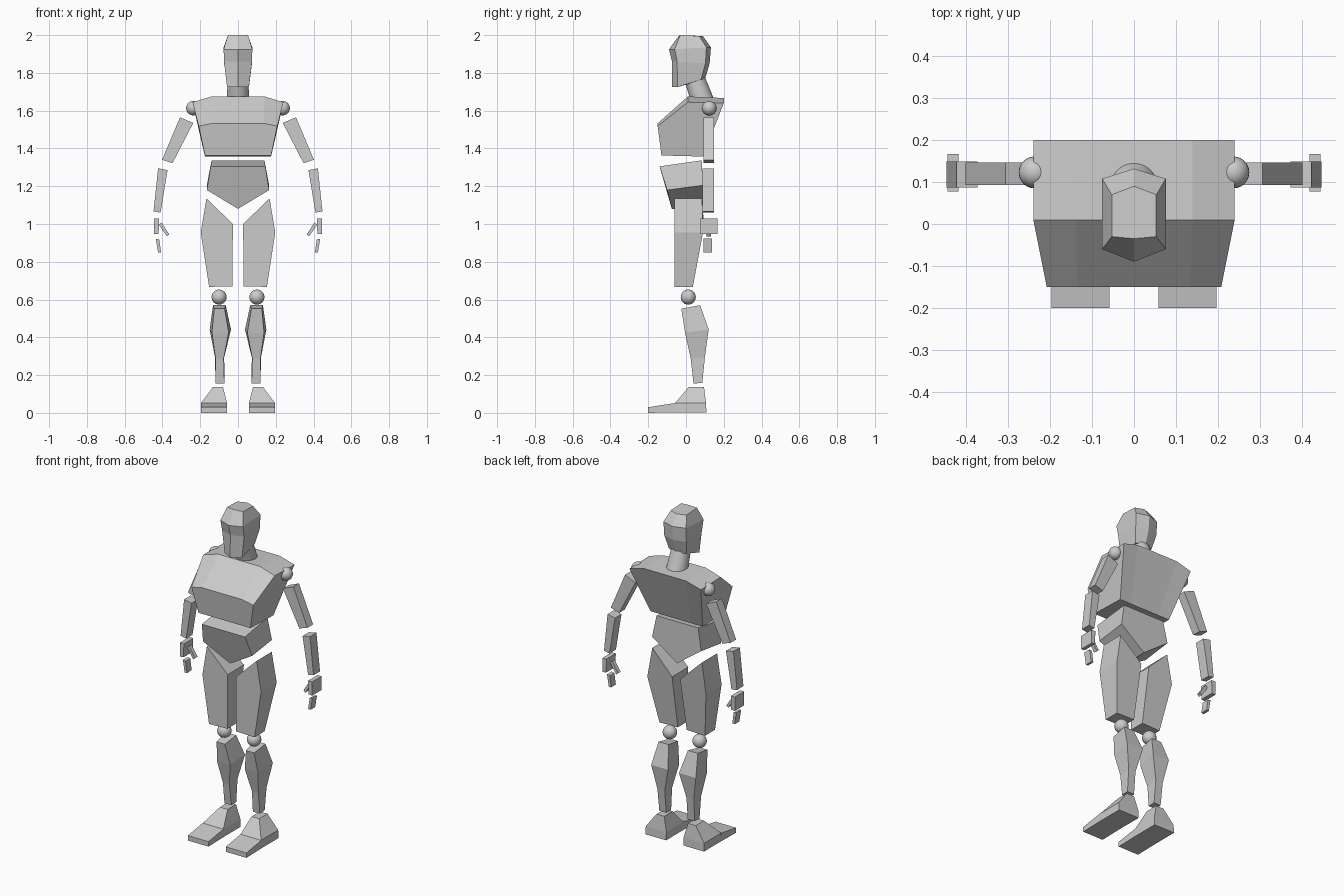
import bpy, bmesh
from mathutils import Vector

if "Cube" in bpy.data.objects:
    bpy.data.objects.remove(bpy.data.objects["Cube"])


def loft(name, rings):
    """Solid through rings of equal point count, with flat end caps."""
    bm = bmesh.new()
    vs = [[bm.verts.new(p) for p in r] for r in rings]
    n = len(rings[0])
    for a, b in zip(vs, vs[1:]):
        for i in range(n):
            j = (i + 1) % n
            bm.faces.new((a[i], a[j], b[j], b[i]))
    bm.faces.new(vs[0])
    bm.faces.new(vs[-1])
    bmesh.ops.recalc_face_normals(bm, faces=bm.faces)
    me = bpy.data.meshes.new(name)
    bm.to_mesh(me)
    bm.free()
    ob = bpy.data.objects.new(name, me)
    bpy.context.collection.objects.link(ob)
    return ob


def flip(rings, s):
    return [[(s * x, y, z) for x, y, z in r] for r in rings]


def slab(name, outline, y0, y1, s):
    """Front-view (x, z) outline extruded from y0 to y1, on side s."""
    return loft(name, flip([[(x, y, z) for x, z in outline] for y in (y0, y1)], s))


def box_ring(x0, x1, y0, y1, zf, zb, inset=0.0):
    return [(x0 + inset, y0, zf), (x1 - inset, y0, zf), (x1, y1, zb), (x0, y1, zb)]


def ball(name, r, loc):
    bpy.ops.mesh.primitive_uv_sphere_add(segments=24, ring_count=12, radius=r, location=loc)
    bpy.context.object.name = name
    bpy.ops.object.shade_smooth()


# Head: six-sided rings (half width, z front, z back, y front mid/corner, y back corner/mid)
head = [(.058, 1.725, 1.765, -.075, -.045, .08, .10),
        (.074, 1.86, 1.85, -.074, -.047, .103, .125),
        (.076, 1.925, 1.935, -.09, -.06, .108, .132),
        (.053, 2.0, 1.995, -.035, -.03, .07, .09)]
loft("head", [[(0, a, zf), (w, b, zf), (w, c, zb), (0, d, zb), (-w, c, zb), (-w, b, zf)]
              for w, zf, zb, a, b, c, d in head])

# Neck: tilted cylinder
lo, hi = Vector((0, .088, 1.65)), Vector((0, .045, 1.77))
bpy.ops.mesh.primitive_cone_add(vertices=32, radius1=.06, radius2=.054,
                                depth=(hi - lo).length, location=(lo + hi) / 2)
neck = bpy.context.object
neck.name = "neck"
neck.rotation_euler = (hi - lo).to_track_quat('Z', 'Y').to_euler()
bpy.ops.object.shade_smooth_by_angle()

# Chest: side profile (edge x, inner x, y, z, edge drop) lofted across x
chest = [(.24, .14, .01, 1.675, .03), (.24, .14, .2, 1.667, .027), (.175, .1, .09, 1.357, 0),
         (.175, .1, -.13, 1.363, 0), (.208, .135, -.15, 1.533, .015)]
outer = [(e, y, z - d) for e, i, y, z, d in chest]
inner = [(i, y, z) for e, i, y, z, d in chest]
loft("chest", [outer, inner] + flip([inner, outer], -1))

# Pelvis: five-sided shield, front to back
loft("pelvis", [
    [(.145, -.14, 1.305), (.165, -.10, 1.18), (0, -.075, 1.08), (-.165, -.10, 1.18), (-.145, -.14, 1.305)],
    [(.14, .083, 1.337), (.165, .09, 1.205), (0, .085, 1.085), (-.165, .09, 1.205), (-.14, .083, 1.337)]])

for side, s in (("left", 1), ("right", -1)):
    # Arm
    ball(side + "_shoulder", .038, (s * .237, .123, 1.613))
    slab(side + "_upper_arm", [(.237, 1.535), (.307, 1.565), (.402, 1.34), (.347, 1.322)], .093, .147, s)
    slab(side + "_forearm", [(.373, 1.285), (.423, 1.295), (.447, 1.067), (.41, 1.06)], .087, .149, s)
    slab(side + "_palm", [(.418, 1.03), (.445, 1.03), (.445, .946), (.42, .948)], .077, .167, s)
    slab(side + "_thumb", [(.405, 1.008), (.418, .996), (.377, .935), (.364, .945)], .108, .132, s)
    slab(side + "_fingers", [(.417, .918), (.435, .922), (.423, .848), (.407, .85)], .092, .137, s)

    # Thigh: flat front, tapered back
    thigh = [(.167, 1.135, .085), (.197, .955, .09), (.153, .667, .036), (.03, .67, .036), (.027, 1.0, .095)]
    loft(side + "_thigh", flip([[(x, -.06, z) for x, z, y in thigh],
                                [(x, y, z) for x, z, y in thigh]], s))
    ball(side + "_knee", .04, (s * .1, .012, .613))

    # Shin
    loft(side + "_shin", flip([
        box_ring(.065, .132, -.025, .075, .552, .57, .006),
        box_ring(.037, .15, -.005, .12, .425, .442, .012),
        box_ring(.073, .122, .025, .1, .287, .295, .003),
        box_ring(.072, .119, .04, .086, .156, .158)], s))

    # Foot: heel block sloping to ankle, with flat toe wedge
    loft(side + "_foot", flip([
        box_ring(.08, .132, .015, .095, .138, .138),
        box_ring(.058, .196, -.058, .106, .052, .052),
        box_ring(.058, .197, -.06, .108, .003, .003)], s))
    loft(side + "_toes", flip([
        box_ring(.058, .197, -.2, -.058, .03, .052),
        box_ring(.058, .197, -.2, -.058, 0, .003)], s))
